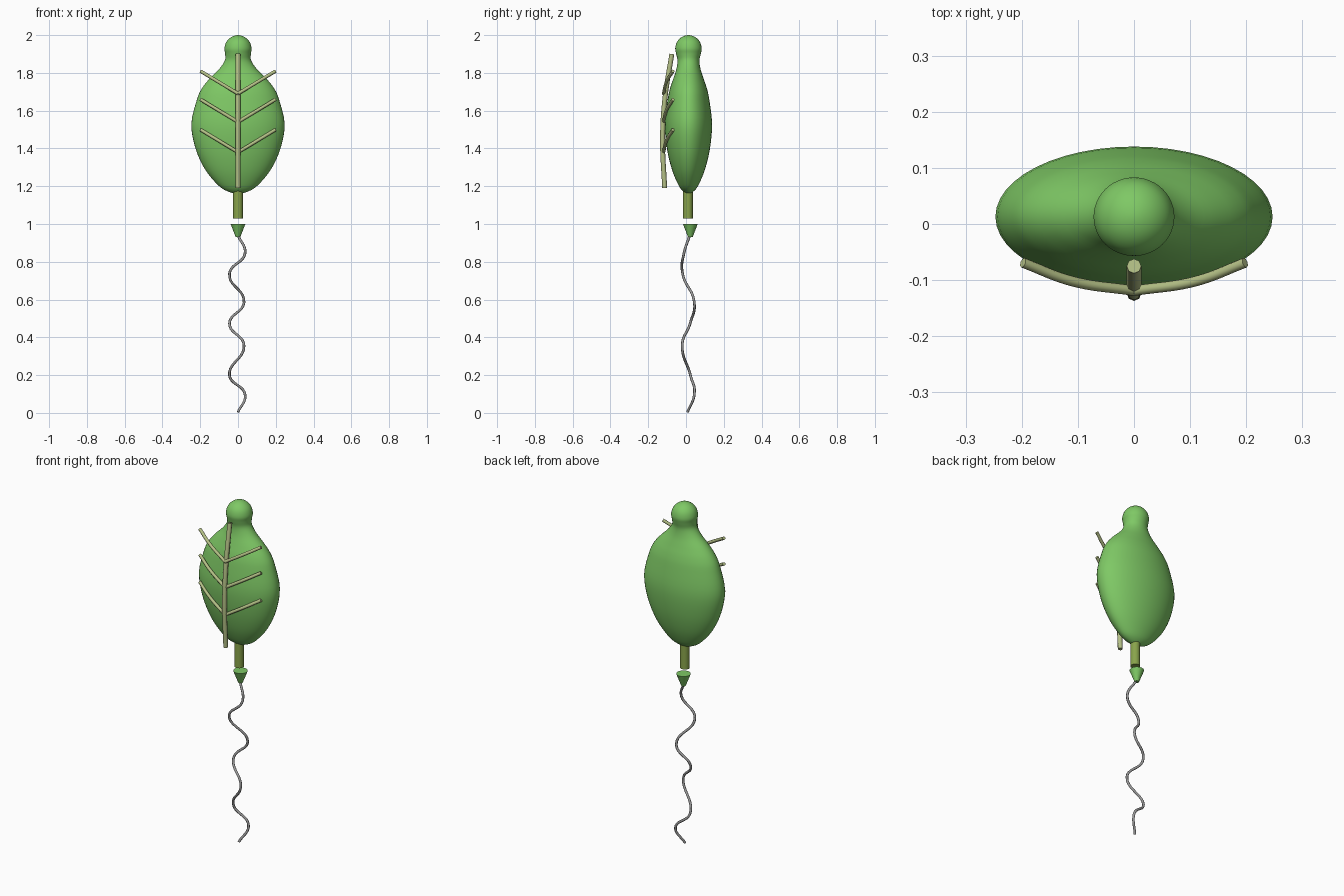
import bpy, bmesh, math
from mathutils import Vector

cube = bpy.data.objects.get("Cube")
if cube:
    bpy.data.objects.remove(cube, do_unlink=True)


def material(name, r, g, b):
    m = bpy.data.materials.new(name)
    m.use_nodes = True
    m.diffuse_color = (r, g, b, 1)
    m.node_tree.nodes["Principled BSDF"].inputs["Base Color"].default_value = (r, g, b, 1)
    return m


leaf_green = material("leaf_green", 0.21, 0.58, 0.13)
vein_green = material("pale_vein_green", 0.46, 0.53, 0.24)
stem_olive = material("stem_olive", 0.25, 0.37, 0.07)
string_grey = material("string_grey", 0.32, 0.32, 0.32)


def tube(name, points, radius, mat, sides=2):
    """Round tube running smoothly through the points."""
    curve = bpy.data.curves.new(name, "CURVE")
    curve.dimensions = "3D"
    curve.bevel_depth = radius
    curve.bevel_resolution = sides
    curve.use_fill_caps = True
    curve.resolution_u = 10
    spline = curve.splines.new("BEZIER")
    spline.bezier_points.add(len(points) - 1)
    for bp, p in zip(spline.bezier_points, points):
        bp.co = p
        bp.handle_left_type = bp.handle_right_type = "AUTO"
    curve.materials.append(mat)
    obj = bpy.data.objects.new(name, curve)
    bpy.context.collection.objects.link(obj)
    return obj


def cone(name, bottom_radius, top_radius, low, high, y, mat):
    bpy.ops.mesh.primitive_cone_add(vertices=16, radius1=bottom_radius, radius2=top_radius,
                                    depth=high - low, location=(0, y, (low + high) / 2))
    obj = bpy.context.object
    obj.name = name
    obj.data.materials.append(mat)
    bpy.ops.object.shade_smooth_by_angle()
    return obj


def smooth_profile(rows, steps):
    """Catmull-Rom resampling, with mirrored ends so the poles are round."""
    pts = [Vector(r) for r in rows]
    flip = Vector((1, -1, -1))
    pts = [pts[1] * flip] + pts + [pts[-2] * flip]
    out = []
    for a, b, c, d in zip(pts, pts[1:], pts[2:], pts[3:]):
        for i in range(steps):
            t = i / steps
            out.append(b + (c - a) * t / 2 + (a - b * 2.5 + c * 2 - d / 2) * t ** 2
                       + (b * 1.5 - a / 2 - c * 1.5 + d / 2) * t ** 3)
    return out + [pts[-2]]


# Body and head: one lofted skin of elliptical rings (height, half width, half depth)
profile = smooth_profile([
    (1.16, 0, 0), (1.175, 0.06, 0.03), (1.21, 0.11, 0.055), (1.29, 0.175, 0.088),
    (1.4, 0.225, 0.114), (1.53, 0.247, 0.125), (1.66, 0.217, 0.11), (1.72, 0.19, 0.097),
    (1.77, 0.15, 0.08), (1.82, 0.1, 0.064), (1.865, 0.07, 0.058), (1.9, 0.068, 0.065),
    (1.93, 0.072, 0.07), (1.965, 0.061, 0.06), (1.99, 0.035, 0.035), (2.0, 0, 0)], 4)
SIDES, BODY_Y = 48, 0.013
bm = bmesh.new()
rings = []
for z, w, d in profile[1:-1]:
    rings.append([bm.verts.new((w * math.cos(a), BODY_Y + d * math.sin(a), z))
                  for a in (math.tau * i / SIDES for i in range(SIDES))])
base = bm.verts.new((0, BODY_Y, profile[0][0]))
tip = bm.verts.new((0, BODY_Y, profile[-1][0]))
for i in range(SIDES):
    j = (i + 1) % SIDES
    bm.faces.new((base, rings[0][j], rings[0][i]))
    bm.faces.new((tip, rings[-1][i], rings[-1][j]))
    for low, high in zip(rings, rings[1:]):
        bm.faces.new((low[i], low[j], high[j], high[i]))
for f in bm.faces:
    f.smooth = True
mesh = bpy.data.meshes.new("leaf_body")
bm.to_mesh(mesh)
bm.free()
mesh.materials.append(leaf_green)
bpy.context.collection.objects.link(bpy.data.objects.new("leaf_body", mesh))

# Veins on the front
tube("middle_vein", [(0, -0.075, 1.9), (0, -0.112, 1.66), (0, -0.124, 1.45), (0, -0.113, 1.19)],
     0.013, vein_green)
for level, z in (("upper", 1.69), ("middle", 1.54), ("lower", 1.38)):
    for side, s in (("left", 1), ("right", -1)):
        tube(f"{level}_{side}_vein",
             [(0, -0.119, z), (s * 0.11, -0.102, z + 0.066), (s * 0.198, -0.069, z + 0.119)],
             0.009, vein_green)

# Stem, cup and string below
cone("stem", 0.026, 0.026, 1.03, 1.18, 0.01, stem_olive)
cone("string_cup", 0.012, 0.039, 0.93, 1.0, 0.023, leaf_green)
tube("string", [(0, 0.02, 0.94), (0.037, -0.011, 0.844), (-0.045, -0.018, 0.738),
                (0.032, 0.044, 0.585), (-0.045, 0.022, 0.474), (0.032, -0.02, 0.357),
                (-0.045, 0.024, 0.198), (0.037, 0.044, 0.098), (0, 0.008, 0.004)],
     0.007, string_grey)
